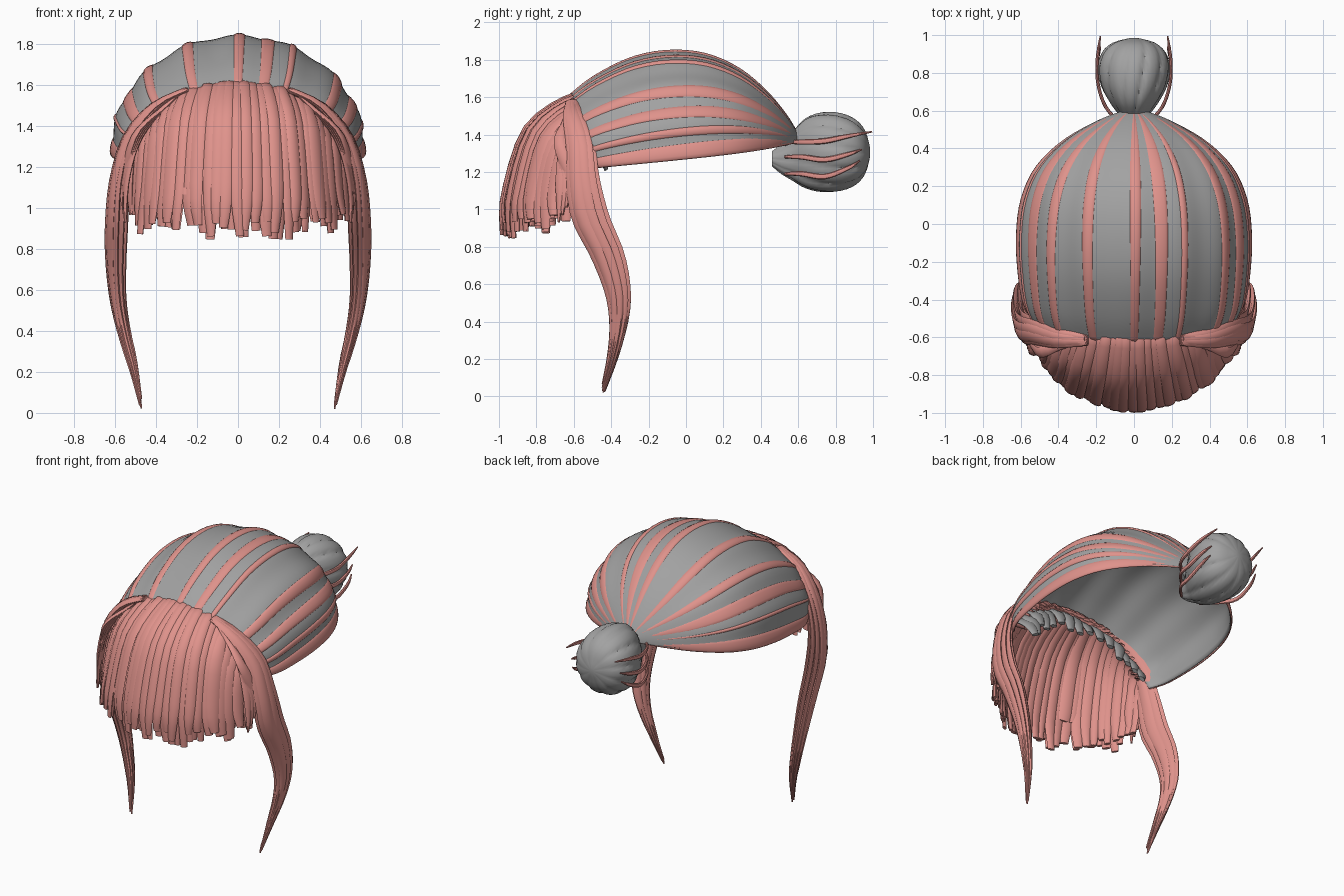
import bpy, bmesh, math, random
from mathutils import Vector

random.seed(4)
if "Cube" in bpy.data.objects:
    bpy.data.objects.remove(bpy.data.objects["Cube"], do_unlink=True)


def material(name, rgb):
    m = bpy.data.materials.new(name)
    m.use_nodes = True
    m.diffuse_color = (*rgb, 1)
    bsdf = m.node_tree.nodes["Principled BSDF"]
    bsdf.inputs["Base Color"].default_value = (*rgb, 1)
    bsdf.inputs["Roughness"].default_value = 0.7
    return m


PINK = material("soft pink", (0.74, 0.29, 0.26))
GREY = material("mid grey", (0.36, 0.36, 0.36))


def spline(pts, t):
    """Smooth curve through evenly spaced points, t from 0 to 1."""
    n = len(pts) - 1
    i = min(int(t * n), n - 1)
    f = t * n - i
    a, b, c, d = (Vector(pts[min(max(k, 0), n)]) for k in range(i - 1, i + 3))
    return 0.5 * (2 * b + (c - a) * f + (2 * a - 5 * b + 4 * c - d) * f * f
                  + (3 * b - a - 3 * c + d) * f ** 3)


def finish(name, bm, mat, angle=40):
    bmesh.ops.recalc_face_normals(bm, faces=bm.faces)
    me = bpy.data.meshes.new(name)
    bm.to_mesh(me)
    bm.free()
    me.materials.append(mat)
    ob = bpy.data.objects.new(name, me)
    bpy.context.collection.objects.link(ob)
    bpy.ops.object.select_all(action='DESELECT')
    ob.select_set(True)
    bpy.context.view_layer.objects.active = ob
    bpy.ops.object.shade_smooth_by_angle(angle=math.radians(angle))
    return ob


def grid(bm, rows, closed=False):
    """Skin a list of point rows with quads; closed rows become a capped tube."""
    vr = [[bm.verts.new(p) for p in row] for row in rows]
    n = len(vr[0])
    for r, s in zip(vr, vr[1:]):
        for k in range(n if closed else n - 1):
            j = (k + 1) % n
            bm.faces.new((r[k], r[j], s[j], s[k]))
    if closed:
        bm.faces.new(vr[0])
        bm.faces.new(vr[-1])


def strand(bm, pts, side, widths, thick, steps=14):
    """Flat lens-shaped lock of hair along a path."""
    rows = []
    for i in range(steps + 1):
        t = i / steps
        p = spline(pts, t)
        tan = (spline(pts, min(t + .02, 1)) - spline(pts, max(t - .02, 0))).normalized()
        s = Vector(side)
        s = (s - tan * s.dot(tan)).normalized()
        nrm = tan.cross(s)
        w = spline([(v, 0, 0) for v in widths], t).x
        h = min(thick, w)
        rows.append([p + s * w * math.cos(a) + nrm * h * math.sin(a)
                     for a in (k * math.tau / 8 for k in range(8))])
    grid(bm, rows, True)


# Scalp cap: (y, half width, top height) from hairline to tie
CAP = [(-.63, .54, 1.60), (-.5, .59, 1.70), (-.3, .615, 1.80), (-.1, .62, 1.84),
       (.1, .595, 1.825), (.28, .52, 1.75), (.43, .38, 1.63), (.54, .20, 1.50), (.6, .05, 1.40)]


def cap_point(t, deg, lift=0.0):
    y, w, top = spline(CAP, t)
    th = math.radians(deg)
    low = 1.36 - (.58 - y) * .107
    y += .13 * (th / (math.pi / 2)) ** 2 * (1 - t) ** 2
    lift += .007 * math.cos(th * 15) * math.sin(math.pi * min(t + .15, 1))
    return Vector(((w + lift) * math.sin(th), y, low + (top - low + lift) * math.cos(th)))


bm = bmesh.new()
grid(bm, [[cap_point(i / 30, -91 + 182 * k / 72, -.008) for k in range(73)] for i in range(31)])
cap = finish("hair_cap", bm, GREY, 60)
mod = cap.modifiers.new("thickness", 'SOLIDIFY')
mod.thickness = .012
mod.offset = 0

# Pink streaks over the cap: (centre angle, half width)
STREAKS = [(0, 2.8), (13, 3.5), (25, 2), (51, 4), (66, 4), (77, 2.5), (88, 4.5),
           (-24, 3), (-45, 3), (-62, 4.5), (-74, 1.2), (-88, 4.5)]
bm = bmesh.new()
for mid, half in STREAKS:
    rows = []
    for i in range(31):
        t = i / 30
        wob = .8 * math.sin(3 * t + mid)
        wide = half * (.9 + .9 * t * t)
        rows.append([cap_point(t, mid + wob * (abs(mid) < 80) + wide * u,
                               .014 * math.sqrt(1 - u * u) - .008)
                     for u in (-1, -.85, -.5, 0, .5, .85, 1)])
    grid(bm, rows)
streaks = finish("pink_streaks", bm, PINK, 60)
mod = streaks.modifiers.new("thickness", 'SOLIDIFY')
mod.thickness = .004

# Grey roots tucked under the hairline
bm = bmesh.new()
for k in range(15):
    p = cap_point(0.01, -70 + 10 * k, -.02)
    q = Vector((p.x * .9, p.y + .07 + random.uniform(0, .03), p.z - .06))
    r = Vector((p.x * .85, p.y + .12, p.z - .13 - random.uniform(0, .05)))
    strand(bm, [p, q, r], (1, 0, -p.x), [.05, .05, .025], .012, 6)
finish("hairline_roots", bm, GREY)

# Fringe: overlapping strands fanned around the forehead
bm = bmesh.new()
COUNT = 29
for layer in (0, 1):
    for k in range(COUNT):
        u = -1 + 2 * (k + .5 * layer) / (COUNT - 1)
        if u > 1:
            continue
        u += random.uniform(-.015, .015)
        phi = math.radians(74 * u)
        inset = .018 * layer + random.uniform(0, .014)
        out = Vector((math.sin(phi), -math.cos(phi), 0))
        root = Vector((.5 * u, -.63 + .08 * u * u, 1.605 - .3 * abs(u) ** 3 - inset))
        bulge = Vector((.55 * out.x, -.5 + .48 * out.y, 1.08)) - out * inset
        mid = root.lerp(bulge, .66)
        mid.z = root.z + (bulge.z - root.z) * .32
        tip = bulge + out * .005
        tip.x += random.uniform(-.015, .015)
        tip.z = .86 + .06 * abs(u) + random.uniform(-.04, .06)
        if layer and -.45 < u < -.3:
            tip.z = 1.1
        tuck = root + Vector((-root.x * .08, .07, -.03))
        w = random.uniform(.03, .042)
        strand(bm, [tuck, root, mid, bulge, tip], (math.cos(phi), math.sin(phi), 0),
               [.026, .03, w, w, w * .62], .011)
finish("fringe", bm, PINK)

# Long side locks: bundles of tapering strands
LOCK = [(.25, -.61, 1.575), (.40, -.60, 1.50), (.52, -.565, 1.35), (.575, -.55, 1.15),
        (.59, -.51, .95), (.595, -.42, .75), (.585, -.365, .55), (.555, -.36, .38),
        (.51, -.39, .2), (.475, -.44, .02)]
SPREAD = [.25, .45, .7, .9, 1.1, 1, .75, .55, .35, .12]
OFFSETS = [(0, 0)] + [(math.cos(a), math.sin(a)) for a in (k * math.tau / 9 for k in range(9))]
for name, sx in (("left_lock", 1), ("right_lock", -1)):
    bm = bmesh.new()
    for ox, oy in OFFSETS:
        lift = random.uniform(0, .05)
        pts = [(sx * (x + .036 * ox * s), y + .06 * oy * s, z + lift * (i / 9) ** 3)
               for i, ((x, y, z), s) in enumerate(zip(LOCK, SPREAD))]
        strand(bm, pts, (sx * .35, 1, 0), [.02, .035, .038, .04, .034, .024, .012, .004], .013, 26)
    finish(name, bm, PINK)

# Short loose strands in front of each lock
bm = bmesh.new()
for sx in (1, -1):
    for k in range(4):
        d = .02 * k
        pts = [(sx * (.3 + d), -.63, 1.55 - d), (sx * (.47 + d / 2), -.65 - d / 2, 1.36),
               (sx * (.54 + d / 3), -.67 + d, 1.15), (sx * (.55 + d / 3), -.68 + d, .93 + 2 * d)]
        strand(bm, pts, (sx * .4, 1, 0), [.015, .03, .03, .006], .01)
finish("temple_strands", bm, PINK)

# Bun: fluted, twisted, along the y axis; (y, x radius, z radius, centre height)
BUN = [(.46, .03, .04, 1.27), (.51, .05, .08, 1.27), (.57, .075, .13, 1.285), (.64, .125, .185, 1.30),
       (.73, .172, .21, 1.305), (.83, .188, .205, 1.305), (.91, .165, .17, 1.305),
       (.96, .11, .11, 1.305), (.985, .02, .02, 1.305)]
bm = bmesh.new()
rows = []
for i in range(25):
    t = i / 24
    y, rx, rz, zc = spline([Vector(b) for b in BUN], t)
    row = []
    for k in range(72):
        a = k * math.tau / 72
        f = 1.02 - .07 * (1 - abs(math.sin(5.5 * (a + .7 * t)))) ** 2
        row.append((rx * f * math.cos(a), y, zc + rz * f * math.sin(a)))
    rows.append(row)
grid(bm, rows, True)
finish("bun", bm, GREY, 35)

# Gathered tie where the cap meets the bun
bm = bmesh.new()
for k in range(10):
    a = k * math.tau / 10
    c, s = math.cos(a), math.sin(a)
    strand(bm, [(.06 * c, .53, 1.38 + .04 * s), (.05 * c, .58, 1.365 + .04 * s),
                (.06 * c, .64, 1.34 + .06 * s)], (-s, 0, c), [.02, .018, .02], .012, 6)
finish("hair_tie", bm, GREY)

# Pink wisps wrapped around the bun: (start, middle, end height, end y)
bm = bmesh.new()
for sx in (1, -1):
    for z0, z1, z2, ye in ((1.36, 1.365, 1.415, .995), (1.28, 1.265, 1.32, .94), (1.19, 1.175, 1.26, .93)):
        pts = [(sx * .07, .53, z0), (sx * .15, .62, z0), (sx * .19, .74, z1),
               (sx * .195, .86, (z1 + z2) / 2), (sx * .178, ye, z2)]
        strand(bm, pts, (0, 0, 1), [.008, .014, .015, .012, .004], .009, 16)
finish("bun_wisps", bm, PINK)
